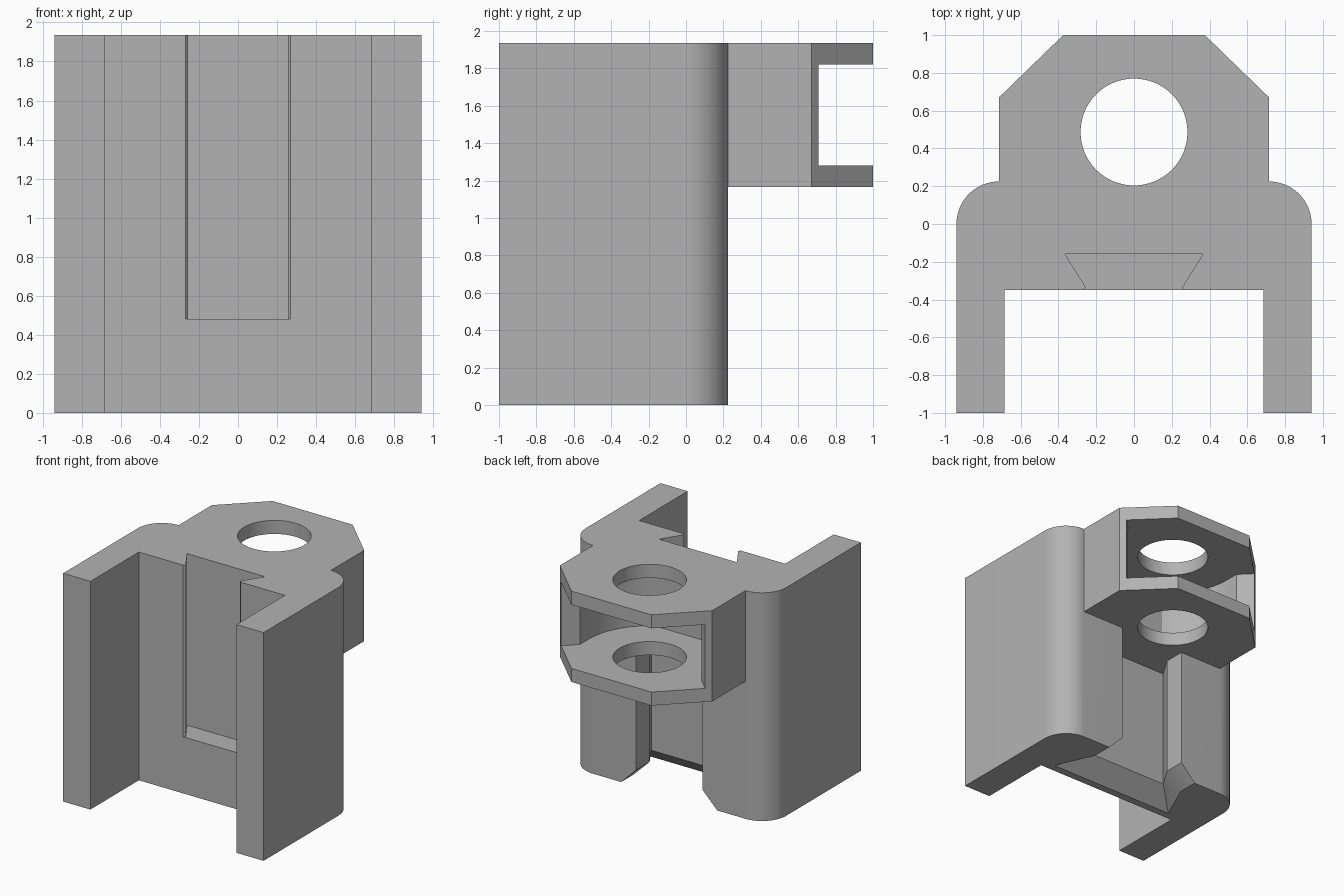
import bpy, bmesh, math

if "Cube" in bpy.data.objects:
    bpy.data.objects.remove(bpy.data.objects["Cube"], do_unlink=True)

grey = bpy.data.materials.new("plain_grey")
grey.use_nodes = True
grey.diffuse_color = (0.45, 0.45, 0.45, 1)
grey.node_tree.nodes["Principled BSDF"].inputs["Base Color"].default_value = grey.diffuse_color

TOP, LUG_BOTTOM = 1.935, 1.165
HOLE_Y = 0.487


def mirrored(half):
    """Close a right-hand half outline with its mirror image."""
    return half + [(-x, y) for x, y in reversed(half)]


def arc(cx, cy, r, start, end, steps):
    angles = [math.radians(start + (end - start) * i / steps) for i in range(steps + 1)]
    return [(cx + r * math.cos(a), cy + r * math.sin(a)) for a in angles]


def loft(name, sections):
    """Solid through equal outlines, given as (z, outline) from low to high."""
    bm = bmesh.new()
    rings = [[bm.verts.new((x, y, z)) for x, y in outline] for z, outline in sections]
    n = len(rings[0])
    for low, high in zip(rings, rings[1:]):
        for i in range(n):
            j = (i + 1) % n
            bm.faces.new((low[i], low[j], high[j], high[i]))
    bm.faces.new(rings[0][::-1])
    bm.faces.new(rings[-1])
    bmesh.ops.recalc_face_normals(bm, faces=bm.faces)
    mesh = bpy.data.meshes.new(name)
    bm.to_mesh(mesh)
    bm.free()
    mesh.materials.append(grey)
    obj = bpy.data.objects.new(name, mesh)
    bpy.context.collection.objects.link(obj)
    return obj


def prism(name, outline, z0, z1):
    return loft(name, [(z0, outline), (z1, outline)])


def combine(target, other, operation):
    mod = target.modifiers.new(operation, "BOOLEAN")
    mod.operation = operation
    mod.solver = "EXACT"
    mod.object = other
    bpy.context.view_layer.objects.active = target
    bpy.ops.object.modifier_apply(modifier=mod.name)
    bpy.data.objects.remove(other, do_unlink=True)


# Channel body: two legs and a web with rounded rear corners
body = prism("bracket_body", mirrored(
    [(0.685, -0.35), (0.685, -1), (0.94, -1)] + arc(0.715, 0, 0.225, 0, 90, 20)), 0, TOP)

# Rear dovetail recess, flared where it meets the underside
slot = mirrored([(0.42, -0.135), (0.31, 0.045), (0.31, 0.4)])
flare = mirrored([(0.6, -0.285), (0.45, 0.045), (0.45, 0.4)])
below = [(x * 1.0, y) for x, y in flare]
combine(body, loft("recess_cutter", [(-0.1, below), (0, flare), (0.14, slot), (LUG_BOTTOM, slot)]),
        "DIFFERENCE")

# Front dovetail groove, open at the top
groove = mirrored([(0.365, -0.16), (0.255, -0.335), (0.27, -0.35), (0.27, -0.5)])
combine(body, prism("groove_cutter", groove, 0.48, TOP + 0.1), "DIFFERENCE")

# Rear lug with chamfered corners
lug = prism("lug", mirrored([(0.715, 0.1), (0.715, 0.67), (0.375, 1)]), LUG_BOTTOM, TOP)
combine(body, lug, "UNION")

# Rounded pocket that splits the lug into two plates
r = 0.57
back_angle = -math.degrees(math.asin(HOLE_Y / r))
pocket = mirrored(arc(0, HOLE_Y, r, back_angle, 0, 20) + [(r, 0.605), (0.675, 0.71), (0.9, 0.71), (0.9, 1.2)])
combine(body, prism("pocket_cutter", pocket, 1.28, 1.82), "DIFFERENCE")

# Pin hole through both plates
hole = arc(0, HOLE_Y, 0.283, 0, 360, 64)[:-1]
combine(body, prism("hole_cutter", hole, 1.1, TOP + 0.1), "DIFFERENCE")

bpy.ops.object.select_all(action="DESELECT")
body.select_set(True)
bpy.context.view_layer.objects.active = body
bpy.ops.object.shade_smooth_by_angle(angle=math.radians(25))
